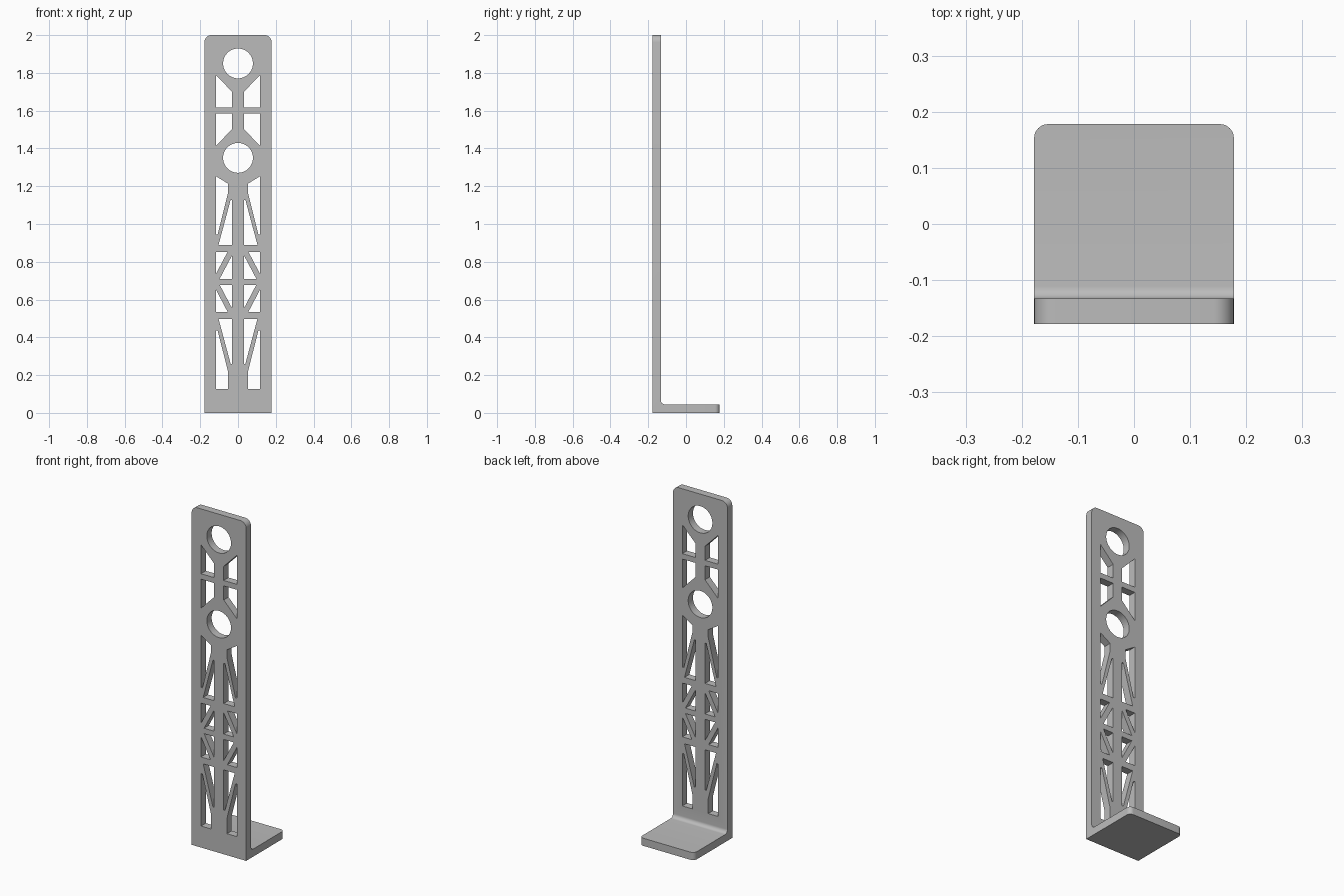
import bpy, bmesh
from math import sin, cos, pi, radians

cube = bpy.data.objects.get("Cube")
if cube:
    bpy.data.objects.remove(cube, do_unlink=True)

W = 0.178        # half width and half depth
T = 0.045        # sheet thickness
FILLET = 0.022   # inner bend radius

grey = bpy.data.materials.new("Plain grey")
grey.use_nodes = True
grey.diffuse_color = (0.5, 0.5, 0.5, 1)
grey.node_tree.nodes["Principled BSDF"].inputs["Base Color"].default_value = (0.5, 0.5, 0.5, 1)


def add_object(name, bm):
    bmesh.ops.recalc_face_normals(bm, faces=bm.faces)
    mesh = bpy.data.meshes.new(name)
    bm.to_mesh(mesh)
    bm.free()
    mesh.materials.append(grey)
    obj = bpy.data.objects.new(name, mesh)
    bpy.context.collection.objects.link(obj)
    return obj


def prism(bm, points, offset):
    """Extrude a closed outline along an offset."""
    face = bm.faces.new([bm.verts.new(p) for p in points])
    result = bmesh.ops.extrude_face_region(bm, geom=[face])
    verts = [v for v in result["geom"] if isinstance(v, bmesh.types.BMVert)]
    bmesh.ops.translate(bm, verts=verts, vec=offset)


def round_edges(bm, test, radius):
    edges = [e for e in bm.edges if all(test(v.co) for v in e.verts)
             and abs(e.verts[0].co.x - e.verts[1].co.x) < 1e-5]
    bmesh.ops.bevel(bm, geom=edges, offset=radius, segments=8, profile=0.5,
                    affect='EDGES')


# L-shaped sheet with a filleted inner bend and rounded free corners
inner = -W + T
bend = [(inner + FILLET * (1 - cos(a)), T + FILLET * (1 - sin(a)))
        for a in [pi / 2 * i / 8 for i in range(8, -1, -1)]]
profile = [(-W, 0), (W, 0), (W, T)] + bend + [(inner, 2), (-W, 2)]
bm = bmesh.new()
prism(bm, [(-W, y, z) for y, z in profile], (2 * W, 0, 0))
round_edges(bm, lambda c: c.z > 1.99, 0.037)
round_edges(bm, lambda c: c.y > W - 0.001, 0.025)
bracket = add_object("bracket", bm)

# Truss openings on one side, as x, z outlines
IN, OUT = 0.031, 0.117
upper = [(OUT, 1.788), (IN, 1.7), (IN, 1.617), (OUT, 1.617)]
long_outer = [(OUT, 1.253), (0.052, 1.213), (0.052, 1.168), (0.108, 0.945), (OUT, 0.945)]
long_inner = [(IN, 0.89), (0.103, 0.89), (0.039, 1.128), (IN, 1.128)]
short_outer = [(OUT, 0.853), (0.055, 0.853), (OUT, 0.735)]
short_inner = [(IN, 0.835), (IN, 0.71), (0.097, 0.71)]
foot = [(OUT, 0.437), (0.108, 0.437), (0.052, 0.215), (0.052, 0.127), (OUT, 0.127)]


def flip(outline, middle):
    return [(x, 2 * middle - z) for x, z in outline]


openings = [upper, flip(upper, 1.601), long_outer, long_inner, short_outer,
            short_inner, foot]
openings += [flip(o, 0.694) for o in (long_inner, short_outer, short_inner)]
outlines = [[(s * x, z) for x, z in o] for o in openings for s in (-1, 1)]

# Two round holes on the centre line
for z in (1.85, 1.35):
    outlines.append([(0.079 * cos(2 * pi * i / 64), z + 0.079 * sin(2 * pi * i / 64))
                     for i in range(64)])

bm = bmesh.new()
for outline in outlines:
    prism(bm, [(x, -W - 0.05, z) for x, z in outline], (0, T + 0.1, 0))
cutter = add_object("opening_cutter", bm)
cutter.hide_render = True

# Cut the openings, then drop the cutter
cut = bracket.modifiers.new("Openings", 'BOOLEAN')
cut.operation = 'DIFFERENCE'
cut.solver = 'EXACT'
cut.object = cutter
bpy.ops.object.select_all(action='DESELECT')
bracket.select_set(True)
bpy.context.view_layer.objects.active = bracket
bpy.ops.object.modifier_apply(modifier=cut.name)
bpy.data.objects.remove(cutter, do_unlink=True)
bpy.ops.object.shade_smooth_by_angle(angle=radians(30))
